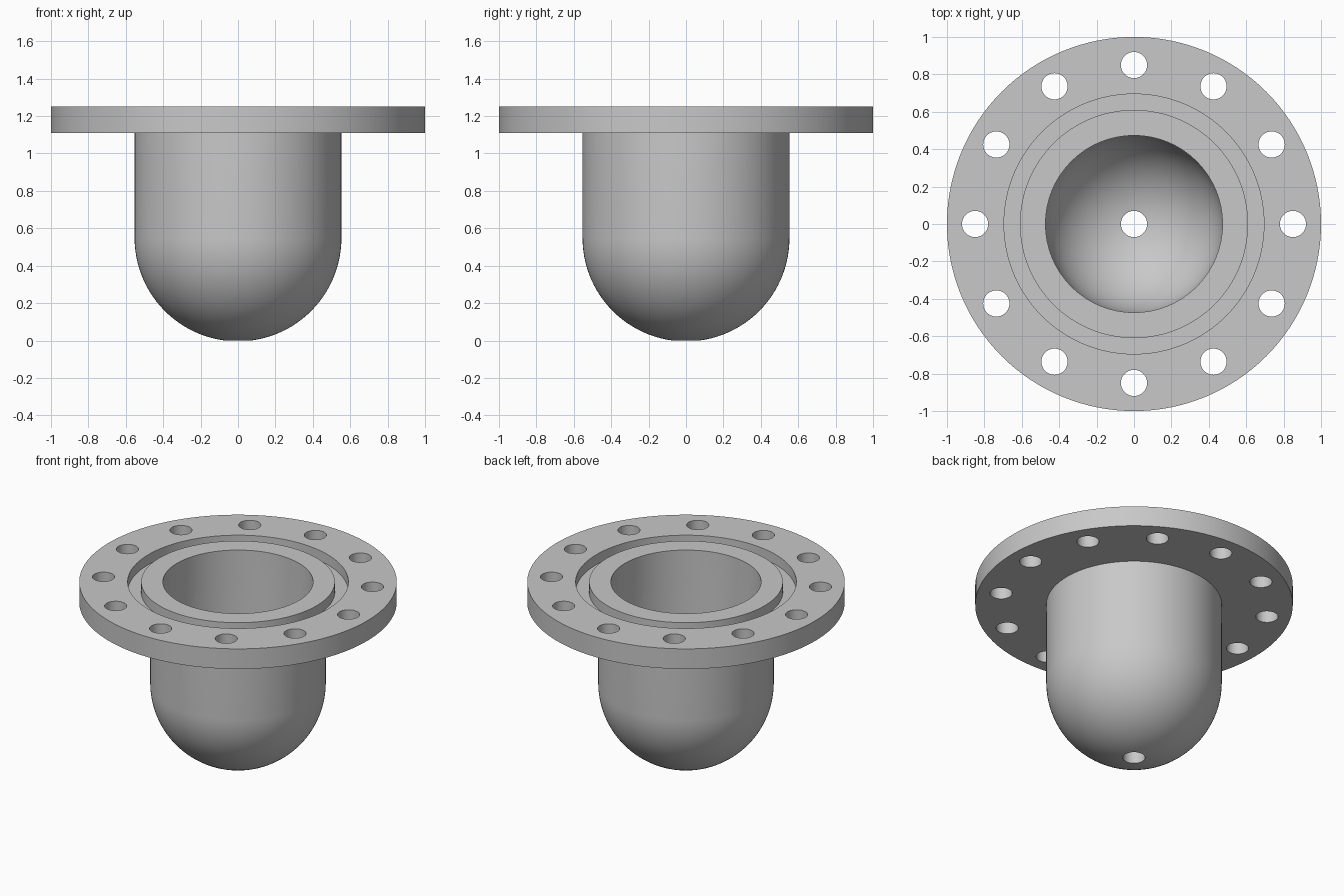
import bpy
import bmesh
from math import cos, sin, pi, sqrt, asin
from mathutils import Matrix, Vector

if "Cube" in bpy.data.objects:
    bpy.data.objects.remove(bpy.data.objects["Cube"])

SEGMENTS = 128
TOP, FLANGE_BOTTOM, GROOVE_FLOOR = 1.25, 1.11, 1.18
FLANGE_R, GROOVE_OUT, GROOVE_IN = 1.0, 0.695, 0.61
OUTER_R, BORE_R = 0.553, 0.473
HOLE_R, BOLT_CIRCLE, BOLTS = 0.07, 0.85, 12
DOME_Z = sqrt(OUTER_R ** 2 - HOLE_R ** 2)

# Plain grey metal
grey = bpy.data.materials.new("grey metal")
grey.use_nodes = True
colour = (0.58, 0.58, 0.58, 1)
grey.diffuse_color = colour
grey.node_tree.nodes["Principled BSDF"].inputs["Base Color"].default_value = colour


def make_object(name, bm):
    bmesh.ops.recalc_face_normals(bm, faces=bm.faces)
    mesh = bpy.data.meshes.new(name)
    bm.to_mesh(mesh)
    bm.free()
    mesh.materials.append(grey)
    obj = bpy.data.objects.new(name, mesh)
    bpy.context.collection.objects.link(obj)
    return obj


def lathe(name, profile):
    """Spin a closed (radius, height) outline around z."""
    bm = bmesh.new()
    rings = []
    for i in range(SEGMENTS):
        a = 2 * pi * i / SEGMENTS
        rings.append([bm.verts.new((r * cos(a), r * sin(a), z)) for r, z in profile])
    for i, ring in enumerate(rings):
        after = rings[(i + 1) % SEGMENTS]
        for j in range(len(profile)):
            k = (j + 1) % len(profile)
            bm.faces.new((ring[j], after[j], after[k], ring[k]))
    return make_object(name, bm)


def dome(radius, steps=24):
    """Quarter arc from the drain hole edge up to the straight wall."""
    start = asin(HOLE_R / radius)
    angles = [start + (pi / 2 - start) * i / steps for i in range(steps + 1)]
    return [(radius * sin(a), DOME_Z - radius * cos(a)) for a in angles]


# Round-bottomed cup with a grooved flange and a drain hole
profile = dome(OUTER_R) + [
    (OUTER_R, FLANGE_BOTTOM), (FLANGE_R, FLANGE_BOTTOM), (FLANGE_R, TOP),
    (GROOVE_OUT, TOP), (GROOVE_OUT, GROOVE_FLOOR),
    (GROOVE_IN, GROOVE_FLOOR), (GROOVE_IN, TOP), (BORE_R, TOP),
] + dome(BORE_R)[::-1]
cup = lathe("flanged_cup", profile)

# Drills for the ring of bolt holes
bm = bmesh.new()
for i in range(BOLTS):
    a = 2 * pi * i / BOLTS
    place = Vector((BOLT_CIRCLE * cos(a), BOLT_CIRCLE * sin(a), FLANGE_BOTTOM))
    bmesh.ops.create_cone(bm, cap_ends=True, segments=40, radius1=HOLE_R,
                          radius2=HOLE_R, depth=0.6, matrix=Matrix.Translation(place))
drills = make_object("bolt_hole_drills", bm)
drills.hide_render = True

# Cut the bolt holes, then smooth the curved walls
bpy.context.view_layer.objects.active = cup
cut = cup.modifiers.new("bolt holes", "BOOLEAN")
cut.operation = "DIFFERENCE"
cut.solver = "EXACT"
cut.object = drills
bpy.ops.object.modifier_apply(modifier=cut.name)
bpy.data.objects.remove(drills)

bpy.ops.object.select_all(action="DESELECT")
cup.select_set(True)
bpy.ops.object.shade_smooth_by_angle(angle=pi / 6)
